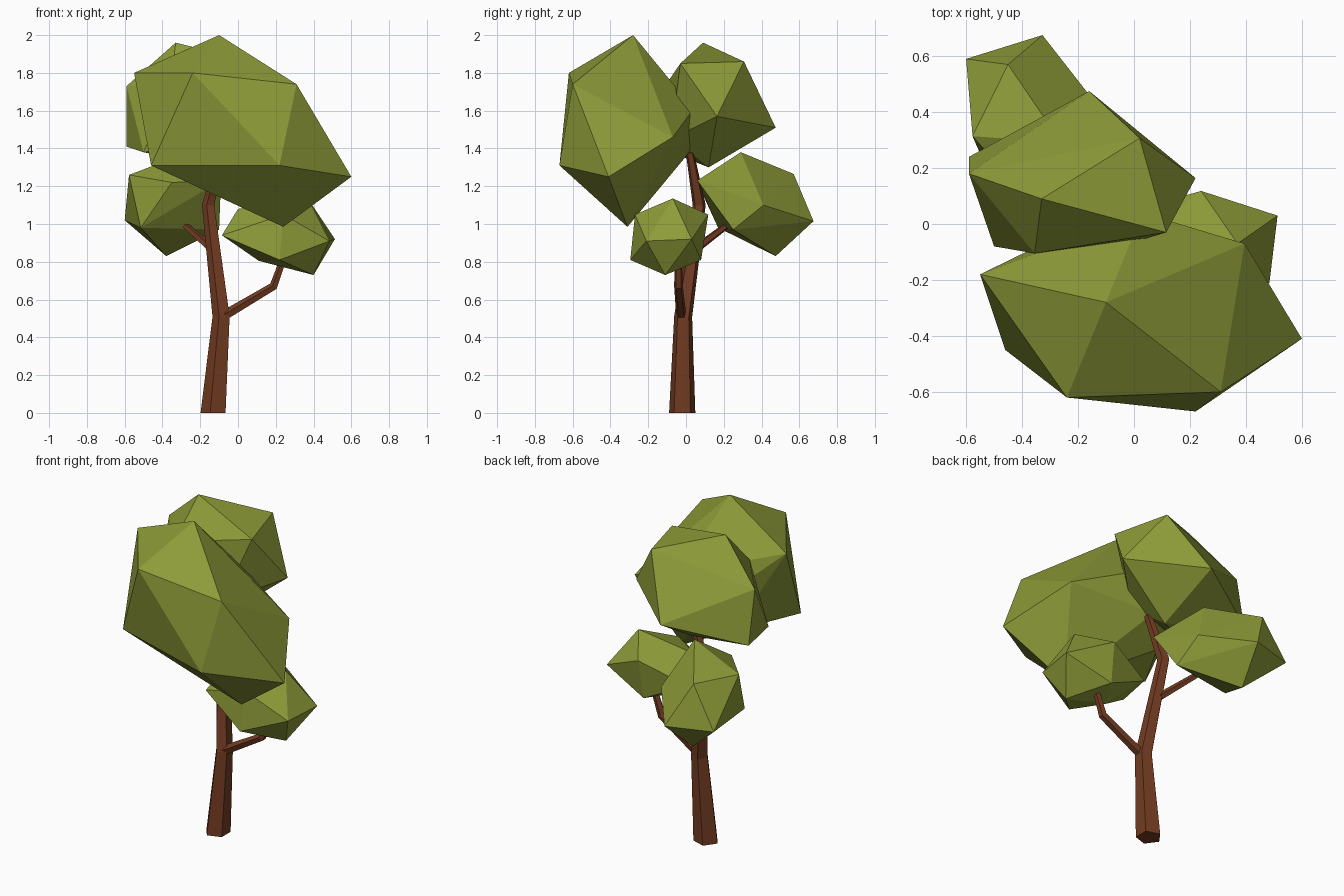
import bpy, bmesh, math
from mathutils import Vector

if "Cube" in bpy.data.objects:
    bpy.data.objects.remove(bpy.data.objects["Cube"])


def material(name, color):
    m = bpy.data.materials.new(name)
    m.diffuse_color = color
    m.use_nodes = True
    m.node_tree.nodes["Principled BSDF"].inputs["Base Color"].default_value = m.diffuse_color
    return m


LEAF = material("leaf_green", (0.27, 0.33, 0.04, 1))
BARK = material("bark_brown", (0.17, 0.045, 0.016, 1))


def finish(name, bm, mat):
    bmesh.ops.recalc_face_normals(bm, faces=bm.faces)
    me = bpy.data.meshes.new(name)
    bm.to_mesh(me)
    bm.free()
    me.materials.append(mat)
    ob = bpy.data.objects.new(name, me)
    bpy.context.collection.objects.link(ob)


def clump(name, corners):
    """Faceted leaf clump: convex hull around a few corners."""
    bm = bmesh.new()
    for c in corners:
        bm.verts.new(c)
    bmesh.ops.convex_hull(bm, input=bm.verts)
    bmesh.ops.delete(bm, geom=[v for v in bm.verts if not v.link_faces], context='VERTS')
    finish(name, bm, LEAF)


def limb(name, path, sides=5, flat_start=False):
    """Tapered, mitred tube along (x, y, z, radius) stations."""
    bm = bmesh.new()
    pts = [Vector(p[:3]) for p in path]
    rings = []
    for i, p in enumerate(pts):
        a, b = pts[max(i - 1, 0)], pts[min(i + 1, len(pts) - 1)]
        t = Vector((0, 0, 1)) if flat_start and i == 0 else (
            (p - a).normalized() + (b - p).normalized()).normalized()
        v = t.cross(Vector((1, 0, 0.01))).normalized()
        u = v.cross(t)
        ring = []
        for k in range(sides):
            w = math.pi + 2 * math.pi * k / sides
            ring.append(bm.verts.new(p + path[i][3] * (u * math.cos(w) + v * math.sin(w))))
        rings.append(ring)
    for r0, r1 in zip(rings, rings[1:]):
        for k in range(sides):
            n = (k + 1) % sides
            bm.faces.new((r0[k], r0[n], r1[n], r1[k]))
    bm.faces.new(rings[0])
    bm.faces.new(rings[-1])
    finish(name, bm, BARK)


# Trunk and two side branches
limb("trunk", [(-.125, -.02, 0, .073), (-.085, -.015, .51, .05),
               (-.155, .07, 1.10, .036), (-.085, .02, 1.38, .022)], flat_start=True)
limb("right_branch", [(-.08, -.025, .51, .028), (.19, -.04, .67, .024), (.25, -.04, .84, .018)])
limb("left_branch", [(-.13, .04, .86, .024), (-.30, .24, 1.01, .017)])

# Large front crown
clump("front_crown", [
    (-.10, -.28, 2.0), (-.55, -.18, 1.80), (-.24, -.62, 1.80), (.31, -.60, 1.74),
    (.60, -.41, 1.25), (.22, -.67, 1.31), (-.46, -.45, 1.31), (.24, -.31, .985),
    (.395, -.07, 1.46), (.03, .04, 1.61), (-.11, .035, 1.40), (-.25, -.10, 1.28)])

# Upper back crown
clump("upper_back_crown", [
    (-.33, .09, 1.96), (.02, .307, 1.86), (.115, -.03, 1.85), (-.16, .475, 1.51),
    (.22, .164, 1.57), (-.59, .18, 1.73), (-.59, .24, 1.41), (-.355, -.105, 1.74),
    (-.50, -.08, 1.38), (-.12, .12, 1.30), (-.05, -.08, 1.45)])

# Lower back-left clump on the left branch
clump("lower_left_clump", [
    (-.45, .57, 1.265), (-.60, .59, 1.02), (-.327, .675, 1.015), (-.577, .314, 1.26),
    (-.515, .17, .98), (-.38, .475, .83), (-.12, .41, 1.10), (-.10, .25, .97),
    (-.09, .06, 1.23), (-.26, .29, 1.38), (-.35, .06, 1.22)])

# Small right clump on the right branch
clump("lower_right_clump", [
    (.513, .03, .92), (.484, -.21, .91), (.40, -.11, .73), (.24, .118, 1.05),
    (-.085, -.19, .94), (.22, -.295, .81), (.23, .08, .81), (.24, -.27, 1.05),
    (.37, -.07, 1.135), (-.04, .04, .94), (0, -.08, 1.08), (.11, -.11, .805)])
